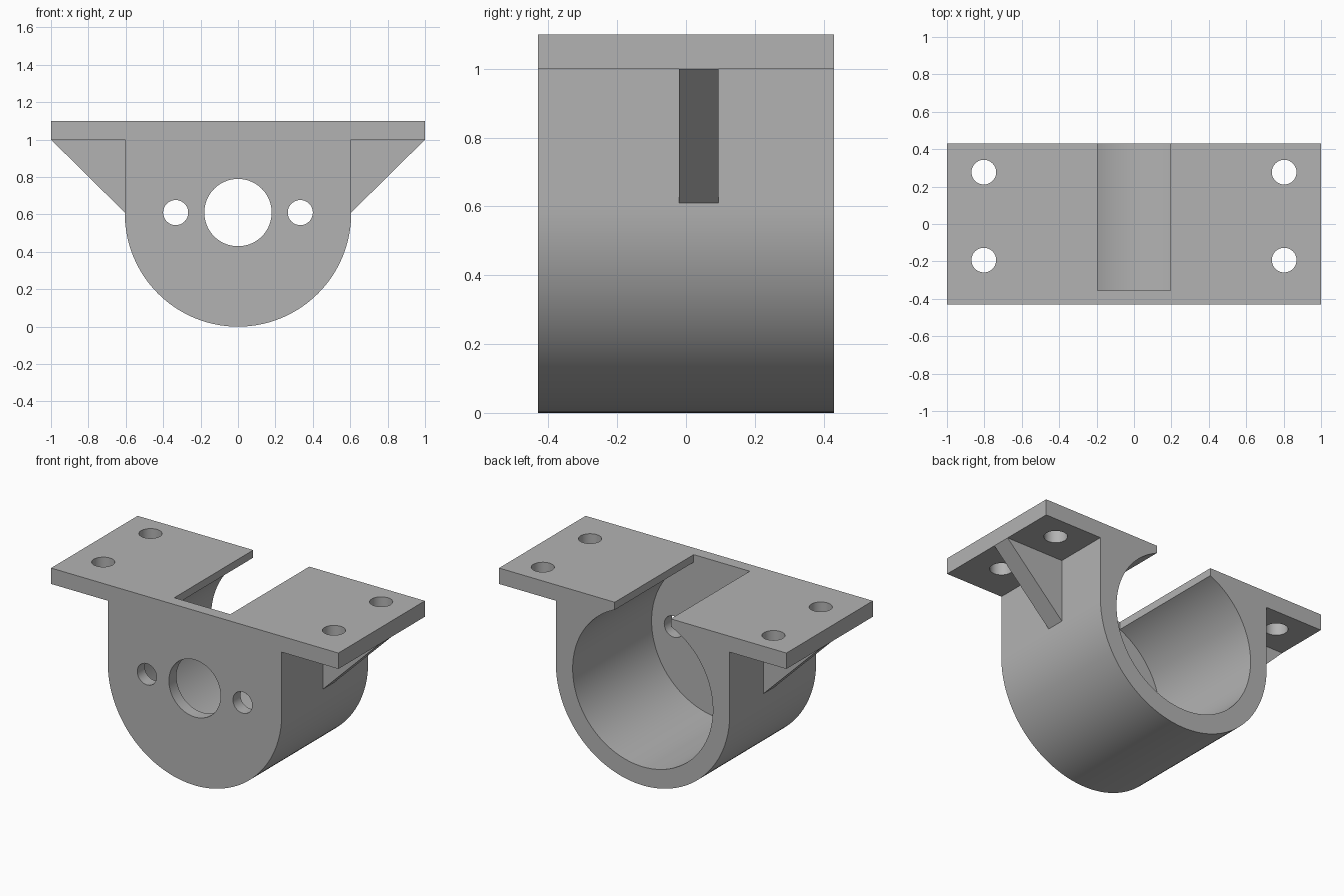
import bpy, bmesh, math
from mathutils import Matrix

cube = bpy.data.objects.get("Cube")
if cube:
    bpy.data.objects.remove(cube, do_unlink=True)

grey = bpy.data.materials.new("light grey")
grey.use_nodes = True
COLOUR = (0.45, 0.45, 0.45, 1)
grey.diffuse_color = COLOUR
grey.node_tree.nodes["Principled BSDF"].inputs["Base Color"].default_value = COLOUR

# Main dimensions
DEPTH = 0.43        # half depth
AXIS = 0.605        # axis height, also the outer radius
BORE = 0.488
PLATE_LOW, PLATE_TOP = 1.0, 1.1
WALL_BACK = -0.355  # inner face of the front wall


def add_object(name, bm):
    bmesh.ops.recalc_face_normals(bm, faces=bm.faces)
    mesh = bpy.data.meshes.new(name)
    bm.to_mesh(mesh)
    bm.free()
    mesh.materials.append(grey)
    obj = bpy.data.objects.new(name, mesh)
    bpy.context.collection.objects.link(obj)
    return obj


def prism(name, outline, y0, y1):
    """Extrude an (x, z) outline from y0 to y1."""
    bm = bmesh.new()
    face = bm.faces.new([bm.verts.new((x, y0, z)) for x, z in outline])
    extruded = bmesh.ops.extrude_face_region(bm, geom=[face])["geom"]
    verts = [v for v in extruded if isinstance(v, bmesh.types.BMVert)]
    bmesh.ops.translate(bm, verts=verts, vec=(0, y1 - y0, 0))
    return add_object(name, bm)


def circle(x, z, r, n):
    return [(x + r * math.cos(2 * math.pi * i / n),
             z + r * math.sin(2 * math.pi * i / n)) for i in range(n)]


def upright_pin(name, x, y, r):
    bm = bmesh.new()
    bmesh.ops.create_cone(bm, cap_ends=True, segments=48, radius1=r, radius2=r,
                          depth=0.4, matrix=Matrix.Translation((x, y, PLATE_TOP)))
    return add_object(name, bm)


def combine(target, tool, operation):
    mod = target.modifiers.new(tool.name, 'BOOLEAN')
    mod.operation = operation
    mod.solver = 'EXACT'
    mod.object = tool
    bpy.context.view_layer.objects.active = target
    bpy.ops.object.modifier_apply(modifier=mod.name)
    bpy.data.objects.remove(tool, do_unlink=True)


# Housing and mounting plate share one silhouette
STEPS = 64
arc = [(-AXIS * math.cos(math.pi * i / STEPS), AXIS - AXIS * math.sin(math.pi * i / STEPS))
       for i in range(STEPS + 1)]
outline = arc + [(AXIS, PLATE_LOW), (1, PLATE_LOW), (1, PLATE_TOP),
                 (-1, PLATE_TOP), (-1, PLATE_LOW), (-AXIS, PLATE_LOW)]
bracket = prism("motor_bracket", outline, -DEPTH, DEPTH)

# Triangular gussets under the plate wings, sunk slightly into the body
for s in (-1, 1):
    rib = [(0.56, 0.61), (AXIS, 0.61), (1, PLATE_LOW), (0.99, 1.05), (0.56, 1.05)]
    combine(bracket, prism("gusset", [(s * x, z) for x, z in rib], -0.02, 0.095), 'UNION')

# Blind bore from the back, and the slot that opens it through the plate
cutters = [
    prism("bore", circle(0, AXIS, BORE, 128), WALL_BACK, 0.6),
    prism("top_slot", [(-0.195, 0.8), (0.195, 0.8), (0.195, 1.3), (-0.195, 1.3)],
          WALL_BACK, 0.6),
    prism("shaft_hole", circle(0, 0.61, 0.18, 64), -0.6, -0.2),
]
# Screw holes in the front wall and the plate wings
for s in (-1, 1):
    cutters.append(prism("wall_hole", circle(s * 0.333, 0.61, 0.067, 48), -0.6, -0.2))
    for y in (-0.193, 0.277):
        cutters.append(upright_pin("plate_hole", s * 0.803, y, 0.066))
for cutter in cutters:
    combine(bracket, cutter, 'DIFFERENCE')

# Smooth round walls, sharp edges
bpy.ops.object.select_all(action='DESELECT')
bracket.select_set(True)
bpy.context.view_layer.objects.active = bracket
bpy.ops.object.shade_smooth_by_angle(angle=math.radians(30))
